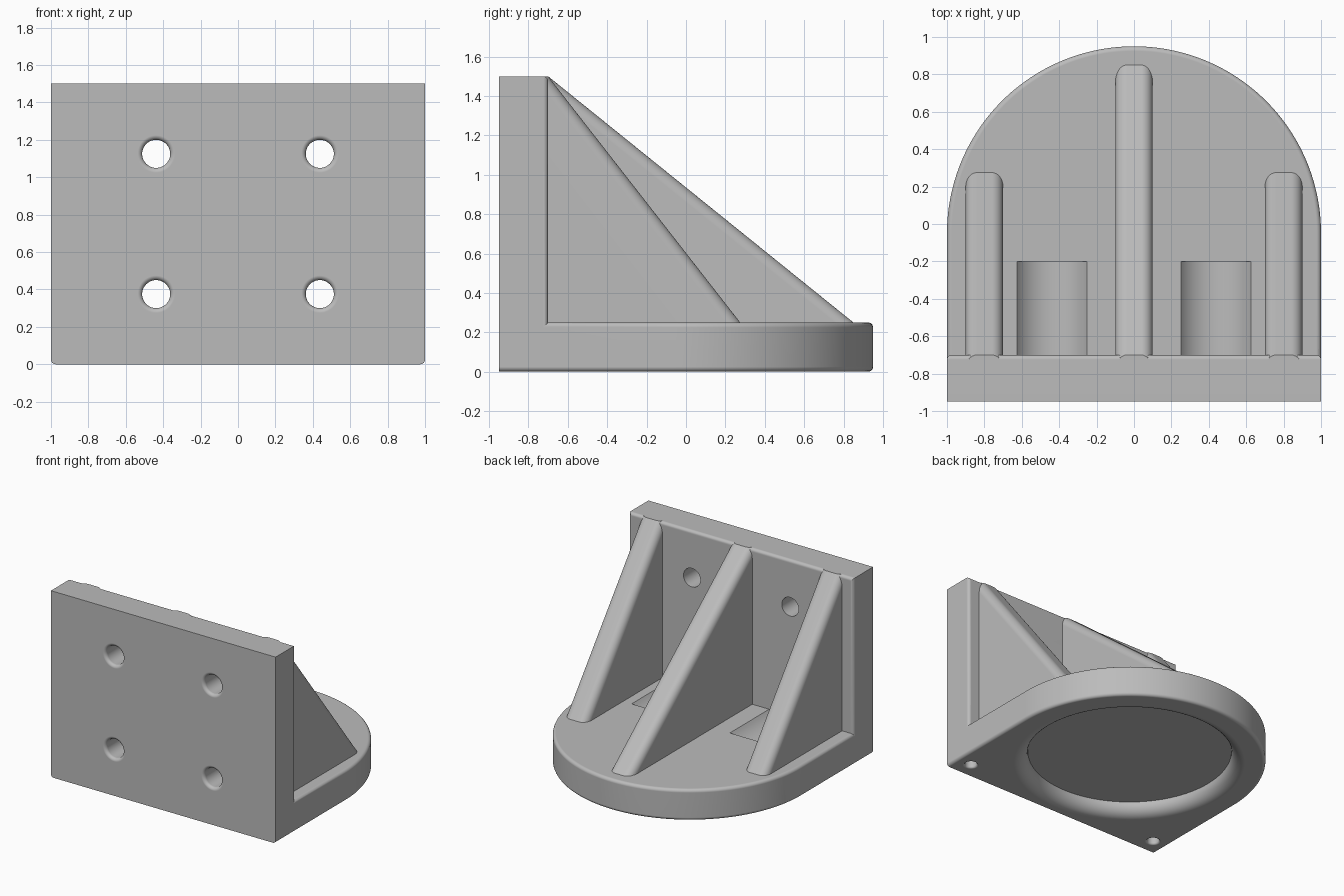
import bpy, bmesh, math
from mathutils import Matrix

if "Cube" in bpy.data.objects:
    bpy.data.objects.remove(bpy.data.objects["Cube"])

GREY = (0.5, 0.5, 0.5, 1)
metal = bpy.data.materials.new("plain grey")
metal.use_nodes = True
metal.diffuse_color = GREY
metal.node_tree.nodes["Principled BSDF"].inputs["Base Color"].default_value = GREY

FILLET = 0.025
ARC_Y = -0.05      # centre of the round end of the base
FRONT = -0.95


def add_object(name, bm):
    bmesh.ops.recalc_face_normals(bm, faces=bm.faces)
    mesh = bpy.data.meshes.new(name)
    bm.to_mesh(mesh)
    bm.free()
    mesh.materials.append(metal)
    ob = bpy.data.objects.new(name, mesh)
    bpy.context.collection.objects.link(ob)
    return ob


def prism(name, outline, sweep, rounded, radius, segments=6):
    """Extrude an outline and round the edges chosen by a rule on their ends."""
    bm = bmesh.new()
    face = bm.faces.new([bm.verts.new(p) for p in outline])
    new = bmesh.ops.extrude_face_region(bm, geom=[face])["geom"]
    bmesh.ops.translate(bm, vec=sweep, verts=[v for v in new if isinstance(v, bmesh.types.BMVert)])
    bmesh.ops.recalc_face_normals(bm, faces=bm.faces)
    edges = [e for e in bm.edges if rounded(e.verts[0].co, e.verts[1].co)]
    bmesh.ops.bevel(bm, geom=edges, offset=radius, segments=segments, profile=0.5,
                    affect='EDGES', clamp_overlap=False)
    return add_object(name, bm)


def hole_cutter(name, radius, fillet, depth, place, steps=64):
    """Turned cutter along +z with a flared, rounded mouth at z = 0."""
    profile = [(0, depth), (radius, depth)]
    if fillet:
        for i in range(9):
            a = math.pi / 2 * i / 8
            p = (radius + fillet * (1 - math.cos(a)), fillet * (1 - math.sin(a)))
            if i or depth > fillet + 0.001:
                profile.append(p)
        profile.append((radius + fillet, -0.05))
        profile.append((0, -0.05))
    else:
        profile += [(radius, 0), (0, 0)]
    bm = bmesh.new()
    verts = [bm.verts.new((r, 0, z)) for r, z in profile]
    edges = [bm.edges.new(pair) for pair in zip(verts, verts[1:])]
    bmesh.ops.spin(bm, geom=verts + edges, axis=(0, 0, 1), cent=(0, 0, 0),
                   angle=2 * math.pi, steps=steps)
    bmesh.ops.remove_doubles(bm, verts=bm.verts, dist=0.0001)
    bm.transform(place)
    ob = add_object(name, bm)
    ob.hide_render = True
    return ob


def finish(ob):
    bpy.ops.object.select_all(action='DESELECT')
    ob.select_set(True)
    bpy.context.view_layer.objects.active = ob
    bpy.ops.object.shade_smooth_by_angle(angle=math.radians(30))
    ob.modifiers.new("even shading", 'WEIGHTED_NORMAL').keep_sharp = True


# Base: straight front and a round back, rounded everywhere but the front edge
outline = [(-1, FRONT, 0), (1, FRONT, 0)]
for i in range(97):
    a = math.pi * i / 96
    outline.append((math.cos(a), ARC_Y + math.sin(a), 0))
base = prism("bracket_body", outline, (0, 0, 0.25),
             lambda a, b: abs(a.z - b.z) < 0.01 and max(a.y, b.y) > FRONT + 0.01, FILLET)

# Upright plate: rounded along its rear top and side edges
plate = prism("upright_plate", [(-1, FRONT, 0.2), (1, FRONT, 0.2), (1, FRONT, 1.5), (-1, FRONT, 1.5)],
              (0, 0.25, 0),
              lambda a, b: min(a.y, b.y) > -0.71 and max(a.z, b.z) > 1, FILLET)

# Cutters: underside recess, bolt holes, screw holes, round-bottomed pockets
cutters = [hole_cutter("recess_cutter", 0.75, 0.1, 0.1, Matrix.Translation((0, ARC_Y, 0)), 128)]
along_y = Matrix.Rotation(-math.pi / 2, 4, 'X')
for x in (-0.4375, 0.4375):
    for z in (0.375, 1.125):
        place = Matrix.Translation((x, FRONT, z)) @ along_y
        cutters.append(hole_cutter("bolt_hole_cutter", 0.075, FILLET, 0.35, place, 48))
    place = Matrix.Translation((x, -0.7, 0.375)) @ along_y
    cutters.append(hole_cutter("pocket_cutter", 0.225, 0, 0.5, place))
    place = Matrix.Translation((2 * x, -0.825, 0))
    cutters.append(hole_cutter("screw_hole_cutter", 0.045, 0.015, 0.3, place, 32))

# Join the plate, cut the holes, and keep the finished solid
for part, operation in [(plate, 'UNION')] + [(c, 'DIFFERENCE') for c in cutters]:
    mod = base.modifiers.new(part.name, 'BOOLEAN')
    mod.operation, mod.object, mod.solver = operation, part, 'EXACT'
bpy.context.view_layer.update()
solid = bpy.data.meshes.new_from_object(base.evaluated_get(bpy.context.evaluated_depsgraph_get()))
base.modifiers.clear()
base.data = solid
for part in [plate] + cutters:
    bpy.data.objects.remove(part)
finish(base)

# Ribs: three triangular gussets with rounded sloping edges
for name, x, toe in (("right_rib", -0.8, 0.275), ("centre_rib", 0, 0.85), ("left_rib", 0.8, 0.275)):
    low = toe + (toe + 0.7) * 0.05 / 1.25      # toe carried on into the base
    side = [(-0.7, 1.5), (low, 0.2), (-0.8, 0.2), (-0.8, 1.499)]
    rib = prism(name, [(x - 0.1, y, z) for y, z in side], (0.2, 0, 0),
                lambda a, b: abs(a.x - b.x) < 0.01 and abs(a.y - b.y) > 0.2 and abs(a.z - b.z) > 0.2,
                0.06, 8)
    finish(rib)
